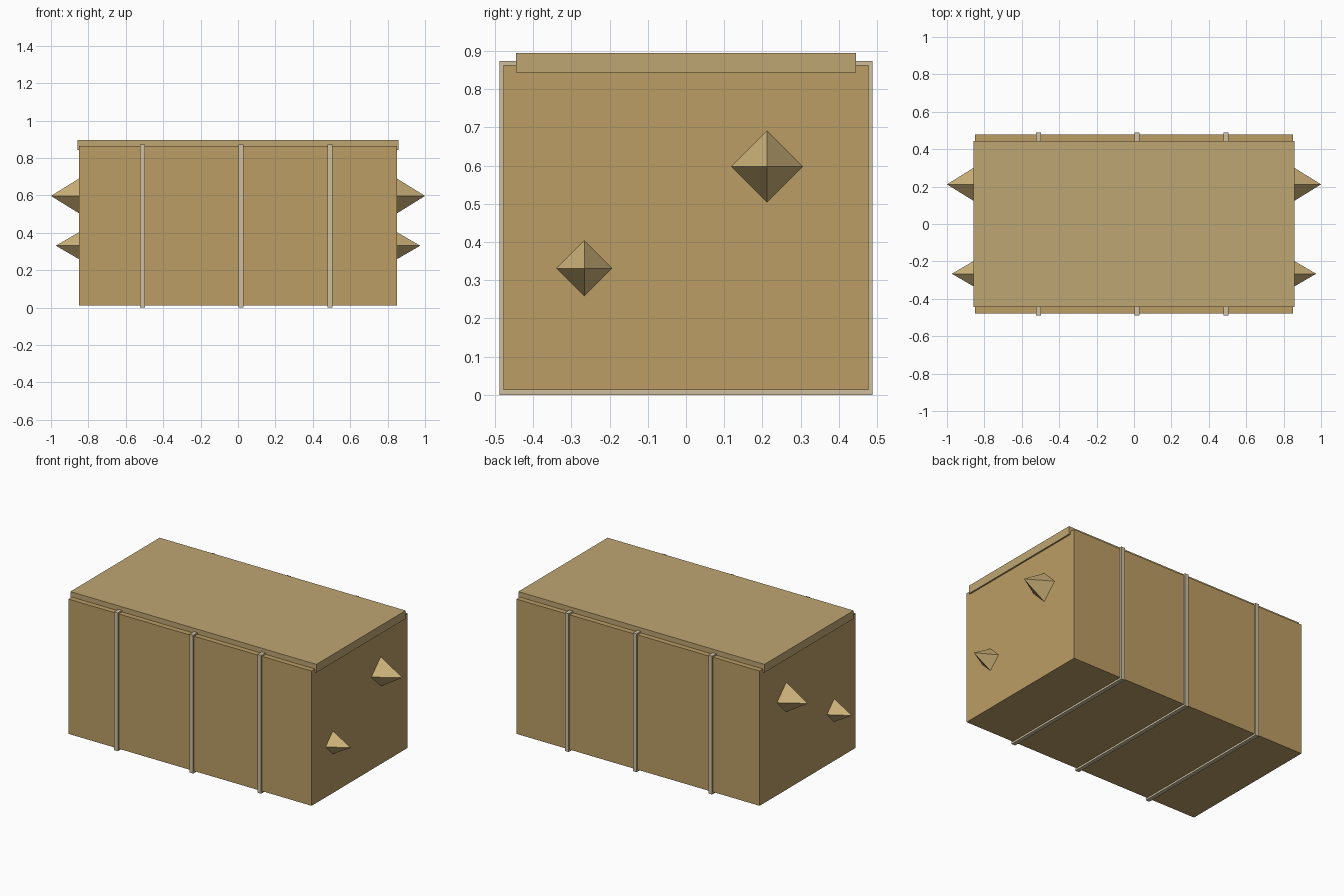
import bpy, bmesh
from mathutils import Vector

if "Cube" in bpy.data.objects:
    bpy.data.objects.remove(bpy.data.objects["Cube"])


def material(name, color):
    m = bpy.data.materials.new(name)
    m.diffuse_color = (*color, 1)
    m.use_nodes = True
    m.node_tree.nodes["Principled BSDF"].inputs["Base Color"].default_value = m.diffuse_color
    return m


WOOD = material("wood", (0.50, 0.34, 0.13))
LID = material("lid_wood", (0.52, 0.38, 0.17))
STRAP = material("strap", (0.62, 0.52, 0.34))
SPIKE = material("spike", (0.60, 0.44, 0.19))


def add_object(name, bm, mat):
    bmesh.ops.recalc_face_normals(bm, faces=bm.faces[:])
    mesh = bpy.data.meshes.new(name)
    bm.to_mesh(mesh)
    bm.free()
    mesh.materials.append(mat)
    ob = bpy.data.objects.new(name, mesh)
    bpy.context.collection.objects.link(ob)
    return ob


def box(name, x, half_x, half_y, z0, z1, mat):
    bm = bmesh.new()
    bmesh.ops.create_cube(bm, size=2)
    bmesh.ops.scale(bm, vec=(half_x, half_y, (z1 - z0) / 2), verts=bm.verts)
    bmesh.ops.translate(bm, vec=(x, 0, (z0 + z1) / 2), verts=bm.verts)
    return add_object(name, bm, mat)


def spike(name, y, z, half, base_x, tip_x):
    # Four-sided diamond pyramid pointing outward along x
    bm = bmesh.new()
    base = [bm.verts.new(Vector((base_x, y + a * half, z + b * half)))
            for a, b in ((1, 0), (0, 1), (-1, 0), (0, -1))]
    tip = bm.verts.new((tip_x, y, z))
    bm.faces.new(base)
    for i in range(4):
        bm.faces.new((base[i], base[(i + 1) % 4], tip))
    return add_object(name, bm, SPIKE)


# Crate body and raised lid
box("crate_body", 0, 0.849, 0.478, 0.012, 0.863, WOOD)
box("crate_lid", 0, 0.859, 0.445, 0.843, 0.895, LID)

# Straps wrapped around the body
for i, x in enumerate((-0.511, 0.016, 0.491)):
    box(f"strap_{i + 1}", x, 0.013, 0.488, 0, 0.873, STRAP)

# Diamond spikes on both ends
for side, s in (("right", 1), ("left", -1)):
    spike(f"large_spike_{side}", 0.212, 0.597, 0.096, 0.845 * s, 1.0 * s)
    spike(f"small_spike_{side}", -0.266, 0.331, 0.075, 0.845 * s, 0.974 * s)
